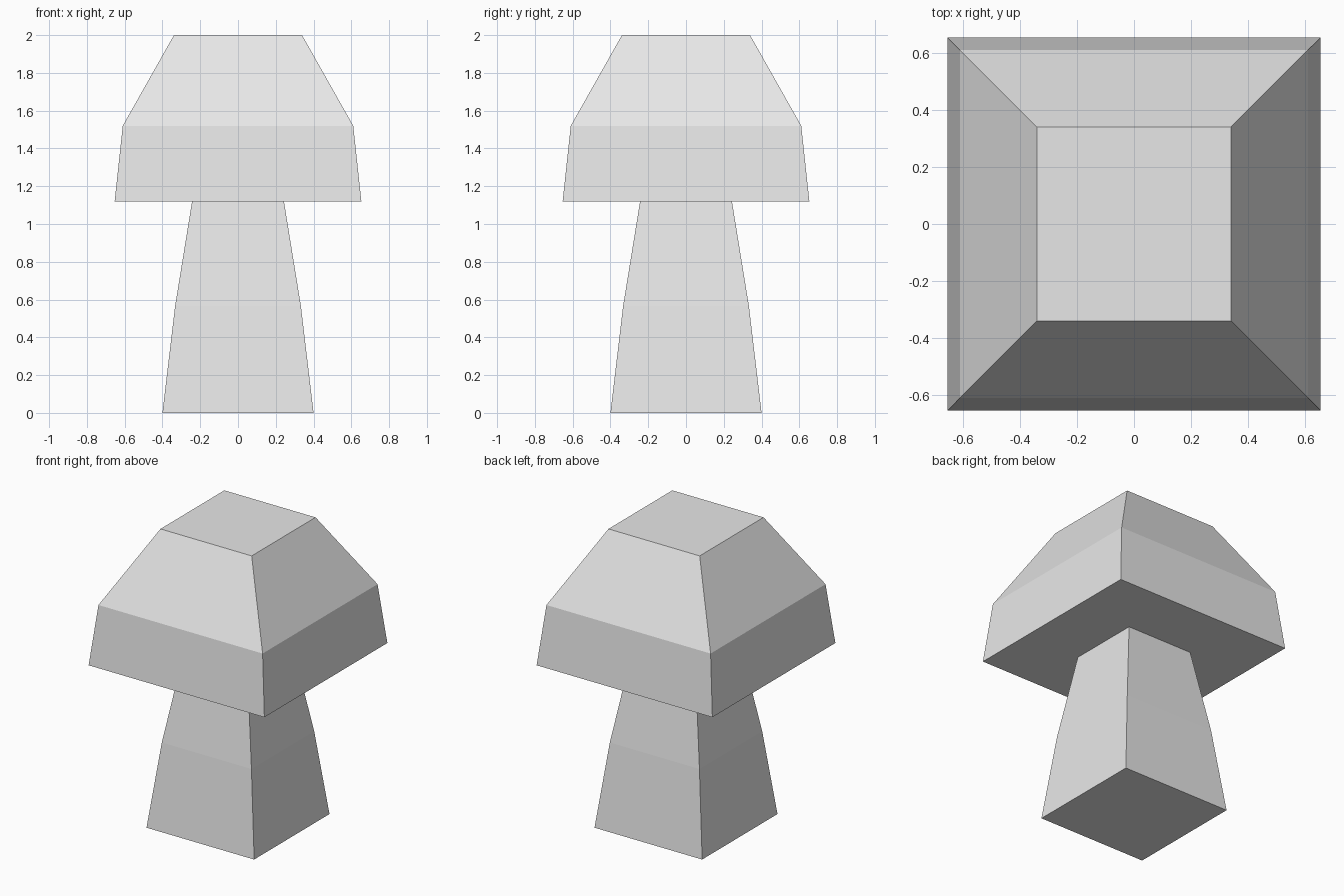
import bpy
import bmesh

cube = bpy.data.objects.get("Cube")
if cube:
    bpy.data.objects.remove(cube, do_unlink=True)

# One plain grey for the whole mushroom
grey = bpy.data.materials.new("light_grey")
grey.use_nodes = True
colour = (0.8, 0.8, 0.8, 1.0)
grey.diffuse_color = colour
grey.node_tree.nodes["Principled BSDF"].inputs["Base Color"].default_value = colour


def square_loft(name, profile, close_top=True):
    """Stack square rings given as (half width, height) and skin them."""
    bm = bmesh.new()
    corners = ((-1, -1), (1, -1), (1, 1), (-1, 1))
    rings = [[bm.verts.new((x * w, y * w, z)) for x, y in corners]
             for w, z in profile]
    for low, high in zip(rings, rings[1:]):
        for i in range(4):
            j = (i + 1) % 4
            bm.faces.new((low[i], low[j], high[j], high[i]))
    bm.faces.new(rings[0][::-1])
    if close_top:
        bm.faces.new(rings[-1])
    mesh = bpy.data.meshes.new(name)
    bm.to_mesh(mesh)
    bm.free()
    mesh.materials.append(grey)
    obj = bpy.data.objects.new(name, mesh)
    bpy.context.collection.objects.link(obj)
    return obj


# Tapered stem, open where it meets the cap
square_loft("stem", [(0.40, 0), (0.333, 0.565), (0.243, 1.12)], close_top=False)

# Faceted cap with a flat top and flat underside
square_loft("cap", [(0.653, 1.12), (0.61, 1.52), (0.339, 2.0)])
